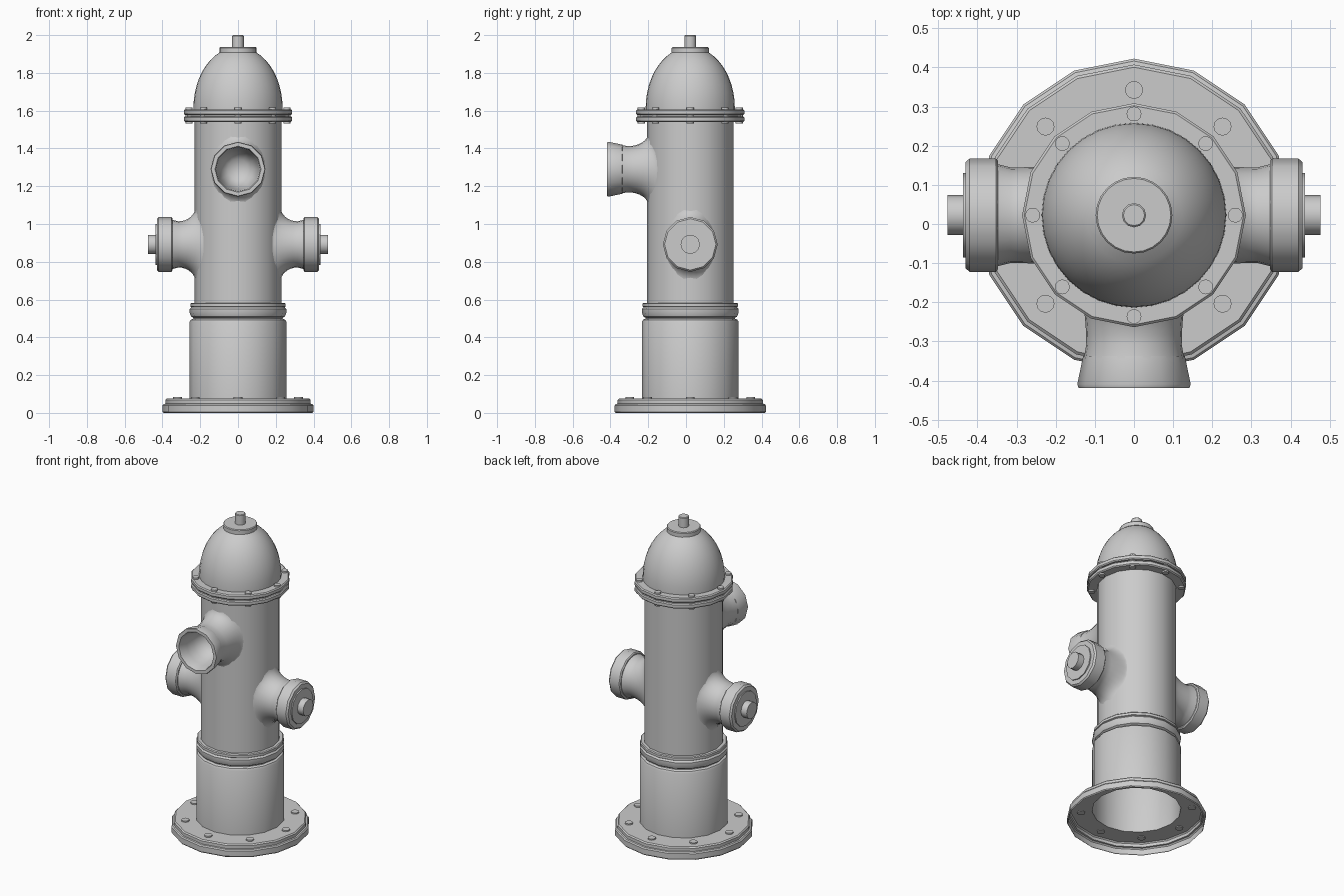
import bpy, math
from mathutils import Matrix, Vector

if "Cube" in bpy.data.objects:
    bpy.data.objects.remove(bpy.data.objects["Cube"])

CY = 0.0225          # y of the main axis
TAU = 2 * math.pi


def make(name, rings, xform=Matrix()):
    """Skin a list of closed rings; a one-point ring closes to a tip."""
    verts, faces, idx = [], [], []
    for ring in rings:
        idx.append(range(len(verts), len(verts) + len(ring)))
        verts += [xform @ Vector(p) for p in ring]
    for a, b in zip(idx, idx[1:]):
        n = max(len(a), len(b))
        for i in range(n):
            j = (i + 1) % n
            if len(a) == 1:
                faces.append((a[0], b[j], b[i]))
            elif len(b) == 1:
                faces.append((a[i], a[j], b[0]))
            else:
                faces.append((a[i], a[j], b[j], b[i]))
    me = bpy.data.meshes.new(name)
    me.from_pydata(verts, [], faces)
    ob = bpy.data.objects.new(name, me)
    bpy.context.collection.objects.link(ob)
    bpy.ops.object.select_all(action='DESELECT')
    ob.select_set(True)
    bpy.context.view_layer.objects.active = ob
    bpy.ops.object.shade_smooth_by_angle(angle=math.radians(35))
    return ob


def lathe(name, profile, n=16, xform=None):
    """Turn (radius, height) points around local z."""
    rings = [[(r * math.cos(TAU * i / n), r * math.sin(TAU * i / n), z)
              for i in range(n if r > 0 else 1)] for r, z in profile]
    return make(name, rings, xform or Matrix.Translation((0, CY, 0)))


def bolts(name, radius, r, z0, z1, turn=0.0):
    for k in range(8):
        a = TAU * k / 8 + turn
        pos = (radius * math.cos(a), CY + radius * math.sin(a), 0)
        lathe(f"{name}_{k + 1}", [(0, z0), (r, z0), (r, z1), (0, z1)], 12,
              Matrix.Translation(pos))


# Open-bottomed shell: foot flange, lower barrel, collar, upper barrel
lathe("barrel", [
    (0.395, 0.0), (0.4, 0.006), (0.4, 0.04), (0.394, 0.047), (0.385, 0.049),
    (0.385, 0.068), (0.378, 0.075), (0.256, 0.075), (0.256, 0.482),
    (0.25, 0.493), (0.236, 0.499), (0.236, 0.503), (0.248, 0.51),
    (0.256, 0.53), (0.256, 0.55), (0.247, 0.56), (0.252, 0.563),
    (0.252, 0.578), (0.247, 0.583), (0.229, 0.583), (0.229, 1.545)])
bolts("foot_bolt", 0.32, 0.023, 0.07, 0.083)

# Paired flanges under the dome
lathe("bonnet_flange", [
    (0.229, 1.54), (0.28, 1.54), (0.286, 1.546), (0.286, 1.564),
    (0.281, 1.57), (0.27, 1.57), (0.27, 1.577), (0.281, 1.577),
    (0.286, 1.583), (0.286, 1.601), (0.28, 1.607), (0.23, 1.607)])
bolts("bonnet_bolt", 0.259, 0.019, 1.531, 1.617)

# Dome, its cap and operating nut
dome = [(0.236, 1.6)] + [(0.236 * math.cos(t), 1.615 + 0.322 * math.sin(t))
                         for t in [math.radians(66 * i / 9) for i in range(10)]]
lathe("bonnet_dome", dome, 32)
lathe("bonnet_cap", [(0.0, 1.9), (0.098, 1.9), (0.098, 1.932),
                     (0.094, 1.937), (0, 1.937)], 24)
lathe("operating_nut", [(0.031, 1.93), (0.031, 1.996), (0.027, 2.0), (0, 2.0)], 12)


def outlet(name, z, angle, h0, v0, r1, x1, x2, r2):
    """Flared neck that leaves the barrel wall tangentially."""
    place = Matrix.Translation((0, CY, z)) @ Matrix.Rotation(angle, 4, 'Z')
    n, rings = 24, []
    for k in range(9):
        t = math.pi / 2 * k / 8
        u = 1 - math.sin(t)
        h, v = r1 + (h0 - r1) * u, r1 + (v0 - r1) * u
        ring = []
        for i in range(n):
            a = TAU * i / n
            y = h * math.cos(a)
            xb = math.sqrt(0.223 ** 2 - y * y)
            ring.append((xb + (x1 - xb) * (1 - math.cos(t)), y, v * math.sin(a)))
        rings.append(ring)
    rings.append([(x2, r2 * math.cos(TAU * i / n), r2 * math.sin(TAU * i / n))
                  for i in range(n)])
    make(name + "_neck", rings, place)
    # local z of a lathe points out along the outlet
    return place @ Matrix.Rotation(math.pi / 2, 4, 'Y')


# Side outlets with caps and nuts
for side, ang in (("right", 0.0), ("left", math.pi)):
    m = outlet(side + "_outlet", 0.892, ang, 0.135, 0.205, 0.122, 0.315, 0.355, 0.132)
    lathe(side + "_outlet_cap", [
        (0.125, 0.347), (0.138, 0.347), (0.145, 0.353), (0.145, 0.42),
        (0.136, 0.43), (0.108, 0.43), (0.108, 0.437), (0, 0.437)], 12, m)
    lathe(side + "_cap_nut", [(0.051, 0.43), (0.051, 0.477), (0, 0.477)], 12, m)

# Front outlet: open lip with a hollow bowl
m = outlet("front_outlet", 1.29, -math.pi / 2, 0.15, 0.19, 0.122, 0.33, 0.366, 0.128)
lathe("front_outlet_lip", [
    (0.12, 0.358), (0.13, 0.36), (0.145, 0.432), (0.142, 0.441), (0.122, 0.441),
    (0.117, 0.43), (0.111, 0.38), (0.102, 0.33), (0.085, 0.285),
    (0.055, 0.255), (0, 0.243)], 12, m)
